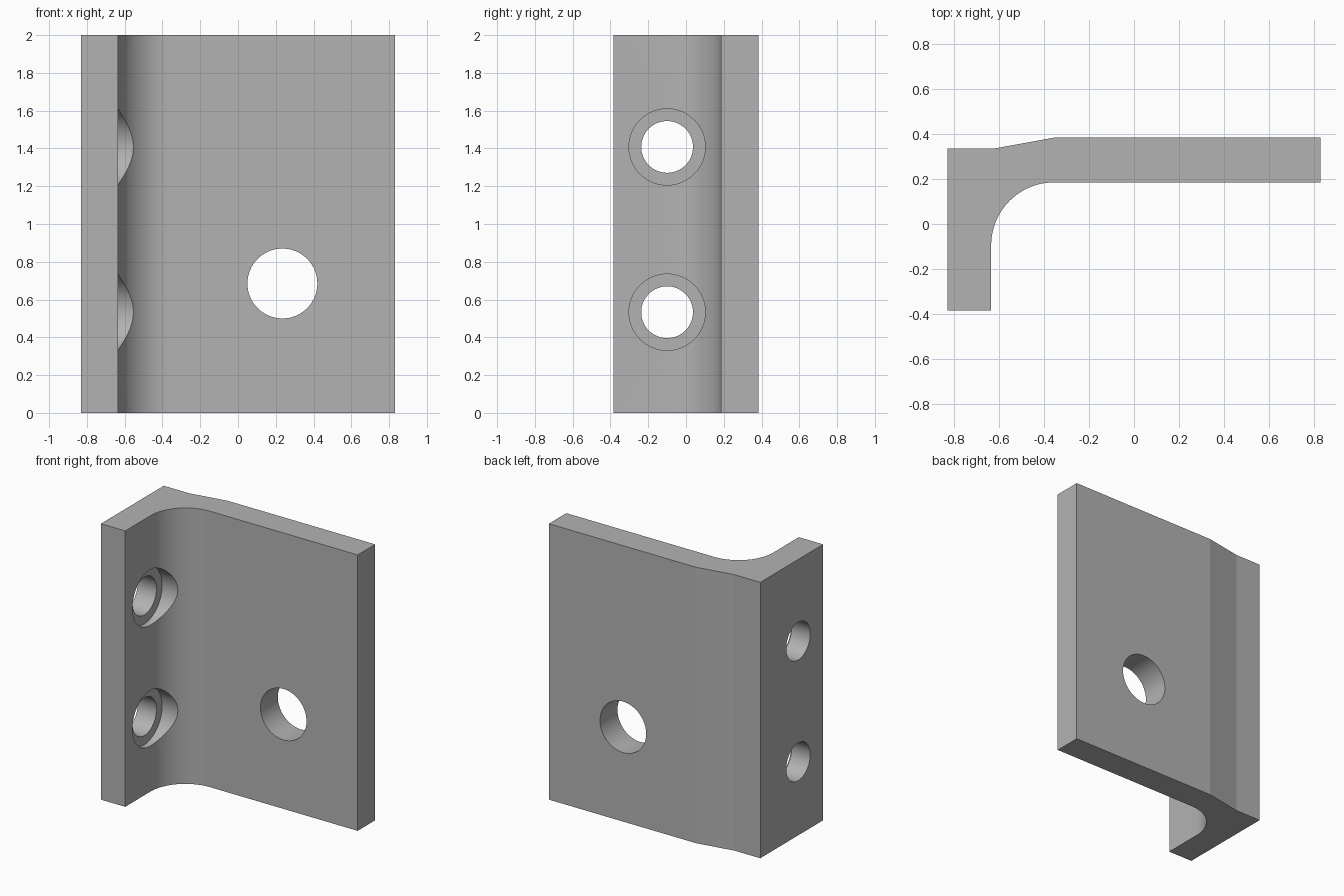
import bpy, bmesh, math
from mathutils import Matrix, Vector

cube = bpy.data.objects.get("Cube")
if cube:
    bpy.data.objects.remove(cube, do_unlink=True)

HEIGHT = 2.0

# Plain grey metal
grey = bpy.data.materials.new("grey_metal")
grey.use_nodes = True
grey.diffuse_color = (0.45, 0.45, 0.45, 1)
grey.node_tree.nodes["Principled BSDF"].inputs["Base Color"].default_value = grey.diffuse_color


def make_object(name, bm):
    bmesh.ops.recalc_face_normals(bm, faces=bm.faces)
    mesh = bpy.data.meshes.new(name)
    bm.to_mesh(mesh)
    bm.free()
    mesh.materials.append(grey)
    obj = bpy.data.objects.new(name, mesh)
    bpy.context.collection.objects.link(obj)
    return obj


def drill(target, name, centre, axis, radius, depth):
    """Cut a round hole centred on a point along an axis."""
    bm = bmesh.new()
    turn = Vector((0, 0, 1)).rotation_difference(Vector(axis)).to_matrix().to_4x4()
    bmesh.ops.create_cone(bm, cap_ends=True, segments=64, radius1=radius, radius2=radius,
                          depth=depth, matrix=Matrix.Translation(centre) @ turn)
    cutter = make_object(name, bm)
    cutter.hide_render = True
    cutter.hide_set(True)
    cutter.display_type = 'WIRE'
    mod = target.modifiers.new(name, 'BOOLEAN')
    mod.operation = 'DIFFERENCE'
    mod.solver = 'EXACT'
    mod.object = cutter
    return cutter


# L-shaped plan with a rounded inner corner and a sloped step at the back
inner_x, inner_y, fillet = -0.635, 0.185, 0.28
outline = [(-0.83, -0.385), (inner_x, -0.385)]
for i in range(25):
    a = math.pi - i / 24 * math.pi / 2
    outline.append((inner_x + fillet + fillet * math.cos(a),
                    inner_y - fillet + fillet * math.sin(a)))
outline += [(0.83, inner_y), (0.83, 0.385), (-0.35, 0.385), (-0.625, 0.335), (-0.83, 0.335)]

bm = bmesh.new()
base = bm.faces.new([bm.verts.new((x, y, 0)) for x, y in outline])
ext = bmesh.ops.extrude_face_region(bm, geom=[base])
bmesh.ops.translate(bm, vec=(0, 0, HEIGHT),
                    verts=[v for v in ext["geom"] if isinstance(v, bmesh.types.BMVert)])
bracket = make_object("angle_bracket", bm)

# Two counterbored holes in the short flange, one plain hole in the wide plate
cutters = []
for label, z in (("lower", 0.533), ("upper", 1.408)):
    cutters.append(drill(bracket, label + "_bolt_hole_cutter", (-0.75, -0.1, z), (1, 0, 0), 0.137, 0.6))
    cutters.append(drill(bracket, label + "_counterbore_cutter", (-0.43, -0.1, z), (1, 0, 0), 0.202, 0.5))
cutters.append(drill(bracket, "plate_hole_cutter", (0.235, 0.285, 0.685), (0, 1, 0), 0.185, 0.6))

# Apply the cuts, then drop the cutters
bpy.ops.object.select_all(action='DESELECT')
bracket.select_set(True)
bpy.context.view_layer.objects.active = bracket
for mod in list(bracket.modifiers):
    bpy.ops.object.modifier_apply(modifier=mod.name)
for cutter in cutters:
    bpy.data.objects.remove(cutter, do_unlink=True)
bpy.ops.object.shade_smooth_by_angle(angle=math.radians(8))
